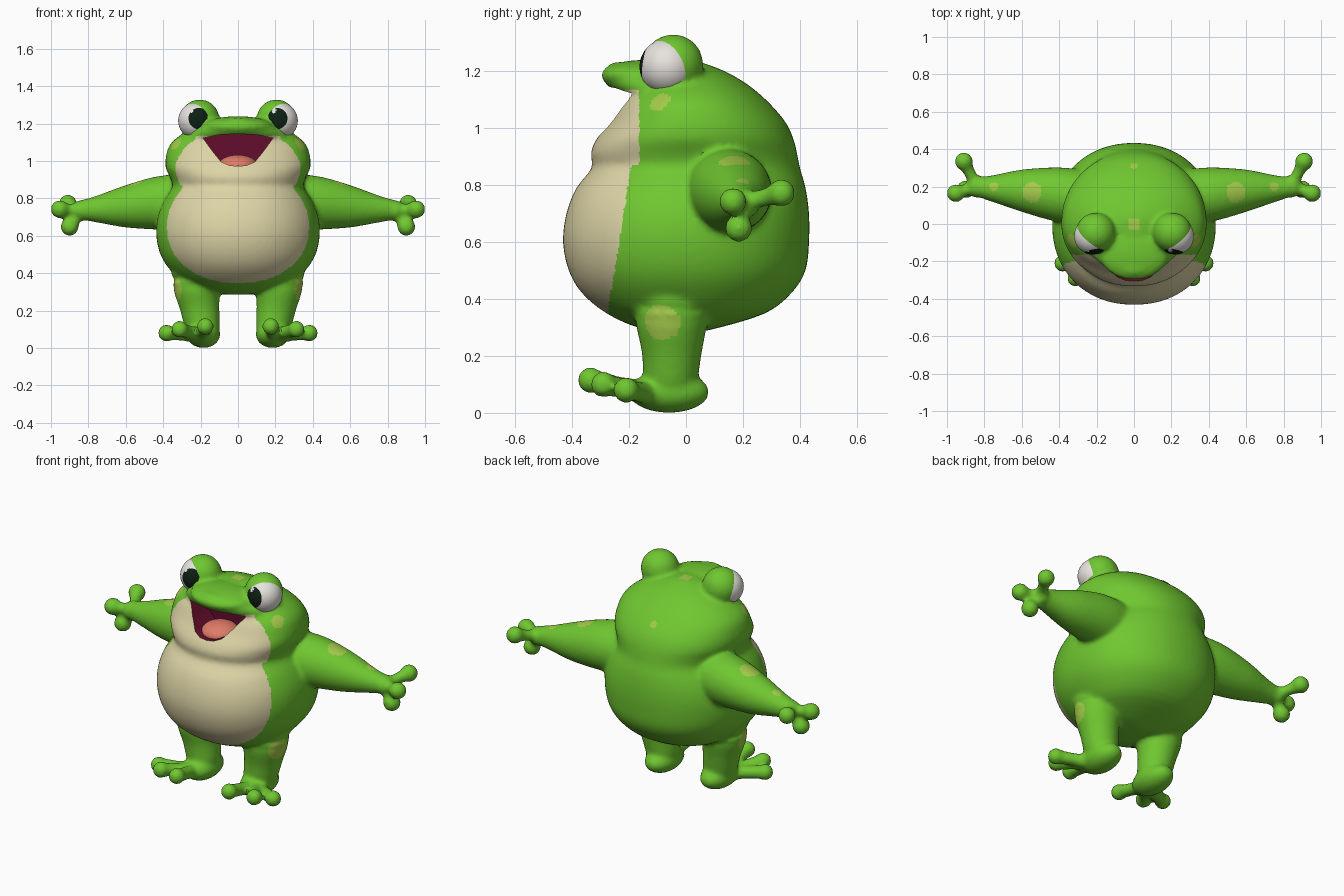
import bpy, bmesh, math
from mathutils import Vector, Matrix

if "Cube" in bpy.data.objects:
    bpy.data.objects.remove(bpy.data.objects["Cube"])


def material(name, rgb):
    m = bpy.data.materials.new(name)
    m.use_nodes = True
    m.diffuse_color = (*rgb, 1)
    m.node_tree.nodes["Principled BSDF"].inputs["Base Color"].default_value = (*rgb, 1)
    return m


GREEN = material("leaf_green", (.16, .57, .03))
CREAM = material("belly_cream", (.72, .66, .38))
SPOT = material("spot_yellow_green", (.37, .60, .07))
MAROON = material("mouth_maroon", (.13, .004, .025))
PINK = material("tongue_pink", (.75, .2, .14))
WHITE = material("eye_white", (.82, .79, .75))
BLACK = material("pupil_black", (.004, .014, .007))
SKIN = [GREEN, CREAM, SPOT, MAROON]


def make_object(name, bm, mats):
    bmesh.ops.recalc_face_normals(bm, faces=bm.faces)
    mesh = bpy.data.meshes.new(name)
    bm.to_mesh(mesh)
    bm.free()
    for m in mats:
        mesh.materials.append(m)
    ob = bpy.data.objects.new(name, mesh)
    bpy.context.collection.objects.link(ob)
    return ob


def select(ob):
    bpy.ops.object.select_all(action='DESELECT')
    ob.select_set(True)
    bpy.context.view_layer.objects.active = ob


def apply_modifier(ob, kind, **settings):
    mod = ob.modifiers.new(kind.lower(), kind)
    for key, value in settings.items():
        setattr(mod, key, value)
    select(ob)
    bpy.ops.object.modifier_apply(modifier=mod.name)


def resample(rows, steps=4):
    """Smooth curve through the rows."""
    rows = [Vector(r) for r in rows]
    out = []
    for i in range(len(rows) - 1):
        a, b = rows[max(i - 1, 0)], rows[i]
        c, d = rows[i + 1], rows[min(i + 2, len(rows) - 1)]
        for k in range(steps):
            t = k / steps
            out.append(b + (c - a) * (t / 2) + (a * 2 - b * 5 + c * 4 - d) * (t * t / 2)
                       + (b * 3 - a - c * 3 + d) * (t ** 3 / 2))
    return out + [rows[-1]]


def bridge(bm, rings):
    rings = [[bm.verts.new(p) for p in ring] for ring in rings]
    n = len(rings[0])
    for lo, hi in zip(rings, rings[1:]):
        for i in range(n):
            bm.faces.new((lo[i], lo[(i + 1) % n], hi[(i + 1) % n], hi[i]))
    bm.faces.new(rings[0][::-1])
    bm.faces.new(rings[-1])


def ball(bm, centre, radii):
    m = Matrix.Translation(centre) @ Matrix.Diagonal((*radii, 1))
    bmesh.ops.create_uvsphere(bm, u_segments=32, v_segments=20, radius=1, matrix=m)


def tube(bm, rows, n=24):
    """Round limb through rows of x, y, z, radius."""
    rows = resample(rows)
    rings = []
    for i, r in enumerate(rows):
        way = rows[min(i + 1, len(rows) - 1)].xyz - rows[max(i - 1, 0)].xyz
        q = way.to_track_quat('Z', 'Y')
        rings.append([r.xyz + q @ Vector((math.cos(a), math.sin(a), 0)) * r.w
                      for a in (2 * math.pi * k / n for k in range(n))])
    bridge(bm, rings)


def digit(bm, root, tip, neck, pad):
    root, tip = Vector(root), Vector(tip)
    tube(bm, [(*root, neck * 1.3), (*root.lerp(tip, .5), neck), (*tip, pad * .85)])
    ball(bm, tip, (pad, pad, pad))


# Torso and head: z, half width, front, back
bm = bmesh.new()
PROFILE = [
    (.285, .05, -.06, .05), (.30, .17, -.17, .12), (.35, .29, -.28, .28),
    (.42, .365, -.365, .37), (.5, .415, -.412, .42), (.6, .437, -.432, .432),
    (.7, .43, -.42, .432), (.79, .395, -.385, .42), (.86, .352, -.33, .40),
    (.91, .362, -.335, .39), (.96, .386, -.315, .378), (1.02, .386, -.27, .35),
    (1.09, .362, -.23, .29), (1.15, .29, -.18, .22), (1.2, .19, -.14, .135),
    (1.235, .05, -.06, .04)]


def power(v, e=2 / 2.15):
    return math.copysign(abs(v) ** e, v)


rings = []
for z, half, front, back in resample(PROFILE, 3):
    ring = []
    for k in range(64):
        a = math.pi * k / 32
        s = math.sin(a)
        ring.append((half * power(math.cos(a)), power(s) * (back if s > 0 else -front), z))
    rings.append(ring)
bridge(bm, rings)

# Snout with its upper lip
ball(bm, (0, -.145, 1.185), (.19, .155, .054))
tube(bm, [(-.23, -.12, 1.13, .03), (-.13, -.2, 1.16, .04), (0, -.24, 1.183, .05),
          (.13, -.2, 1.16, .04), (.23, -.12, 1.13, .03)])

for s in (-1, 1):
    # Eye mound
    ball(bm, (s * .205, -.045, 1.223), (.106, .106, .106))
    # Arm, palm and fingers
    tube(bm, [(s * .28, .14, .78, .15), (s * .42, .16, .775, .144), (s * .6, .18, .755, .113),
              (s * .75, .19, .742, .073), (s * .84, .2, .738, .052)])
    ball(bm, (s * .84, .2, .735), (.055, .06, .055))
    for tip in ((.953, .165, .742), (.91, .335, .772), (.9, .185, .648)):
        digit(bm, (s * .84, .2, .735), (s * tip[0], *tip[1:]), .031, .049)
    # Leg, foot and toes
    tube(bm, [(s * .215, -.04, .46, .14), (s * .22, -.05, .35, .133),
              (s * .205, -.05, .22, .107), (s * .19, -.055, .12, .095), (s * .185, -.06, .07, .08)])
    ball(bm, (s * .185, -.06, .073), (.09, .142, .073))
    for tip in ((.175, -.335, .115), (.312, -.29, .1), (.382, -.21, .08)):
        digit(bm, (s * .19, -.11, .065), (s * tip[0], *tip[1:]), .036, .046)

body = make_object("body", bm, SKIN)
apply_modifier(body, 'REMESH', mode='VOXEL', voxel_size=.012)
apply_modifier(body, 'SMOOTH', factor=.5, iterations=8)
for m in SKIN:
    if m.name not in body.data.materials:
        body.data.materials.append(m)

# Skin colours: cream belly and jaw, pale spots
SPOTS = [((.33, -.09, 1.09), .038), ((.315, -.08, .32), .065), ((.54, .17, .87), .055),
         ((.75, .2, .815), .025), ((0, 0, 1.235), .035), ((0, .31, 1.07), .02)]
for p in body.data.polygons:
    c = p.center
    x = abs(c.x)
    belly = .32 < c.z < .87 and c.y < -.195 - .16 * (.85 - c.z)
    lip = 1.132 - .12 * max(0, x - .2)
    jaw = .87 <= c.z < lip and c.y < -.165
    index = 0
    if belly or jaw:
        index = 1
    elif any((Vector((x, c.y, c.z)) - Vector(q)).length < r for q, r in SPOTS):
        index = 2
    p.material_index = index

# Open mouth
HALF = [(0, .972), (.045, .976), (.09, .995), (.135, 1.05), (.187, 1.122), (.1, 1.14)]
outline = HALF + [(0, 1.145)] + [(-x, z) for x, z in HALF[:0:-1]]
bm = bmesh.new()
bridge(bm, [[(x, y, z) for x, z in outline] for y in (-.5, -.09)])
cutter = make_object("mouth_cutter", bm, SKIN)
for p in cutter.data.polygons:
    p.material_index = 3
apply_modifier(body, 'BOOLEAN', operation='DIFFERENCE', object=cutter, solver='EXACT')
cutter.hide_render = True
cutter.hide_viewport = True
select(body)
bpy.ops.object.shade_smooth_by_angle(angle=math.radians(40))

# Tongue
bm = bmesh.new()
ball(bm, (0, -.17, .975), (.105, .105, .058))
tongue = make_object("tongue", bm, [PINK])
select(tongue)
bpy.ops.object.shade_smooth()

# Eyeballs with the pole at the pupil
for side, s in (("left", 1), ("right", -1)):
    bm = bmesh.new()
    bmesh.ops.create_uvsphere(bm, u_segments=40, v_segments=30, radius=.099)
    look = Vector((-s * .17, -.97, .14)).normalized()
    turn = look.to_track_quat('Z', 'Y').to_matrix().to_4x4()
    bmesh.ops.transform(bm, matrix=turn, verts=bm.verts)
    glint = Vector((-.03, -.08, .055)).normalized()
    for f in bm.faces:
        d = f.calc_center_median().normalized()
        f.material_index = int(d.angle(look) < math.radians(36) and d.angle(glint) > .14)
    bmesh.ops.translate(bm, verts=bm.verts, vec=(s * .221, -.064, 1.215))
    eye = make_object(side + "_eye", bm, [WHITE, BLACK])
    select(eye)
    bpy.ops.object.shade_smooth()
